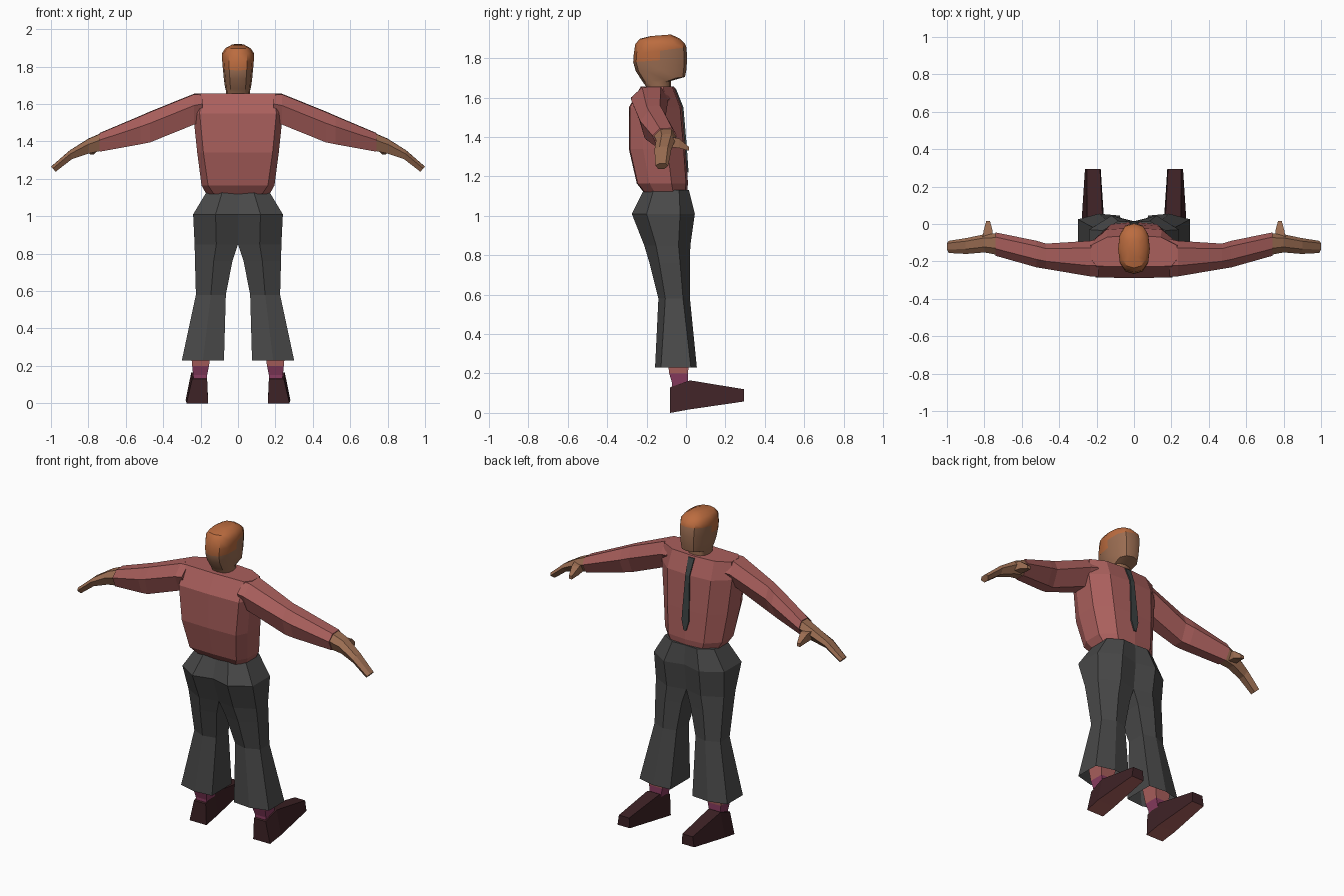
import bpy, bmesh, math

if "Cube" in bpy.data.objects:
    bpy.data.objects.remove(bpy.data.objects["Cube"])


def make_mat(name, rgb):
    m = bpy.data.materials.new(name)
    m.diffuse_color = (*rgb, 1)
    m.use_nodes = True
    m.node_tree.nodes["Principled BSDF"].inputs["Base Color"].default_value = m.diffuse_color
    return m


SHIRT = make_mat("dusty_red", (0.40, 0.115, 0.108))
PANTS = make_mat("charcoal", (0.066, 0.066, 0.066))
SKIN = make_mat("tan_skin", (0.33, 0.155, 0.085))
HAIR = make_mat("orange_hair", (0.50, 0.15, 0.05))
SHOE = make_mat("dark_brown", (0.048, 0.016, 0.019))
SOCK = make_mat("plum", (0.25, 0.045, 0.115))
TIE = make_mat("slate", (0.045, 0.055, 0.055))


def loft(name, rings, mats, rule=None, caps=(True, True), side=1, smooth=False):
    """Skin a list of equal-length rings; rule(centre, normal) picks the material."""
    bm = bmesh.new()
    vs = [[bm.verts.new((x * side, y, z)) for x, y, z in r] for r in rings]
    n = len(rings[0])
    for a, b in zip(vs, vs[1:]):
        for i in range(n):
            j = (i + 1) % n
            bm.faces.new((a[i], a[j], b[j], b[i]))
    if caps[0]:
        bm.faces.new(vs[0])
    if caps[1]:
        bm.faces.new(vs[-1])
    bmesh.ops.recalc_face_normals(bm, faces=bm.faces)
    bm.normal_update()
    if rule:
        for f in bm.faces:
            f.material_index = rule(f.calc_center_median(), f.normal)
    me = bpy.data.meshes.new(name)
    bm.to_mesh(me)
    bm.free()
    for m in mats:
        me.materials.append(m)
    ob = bpy.data.objects.new(name, me)
    bpy.context.collection.objects.link(ob)
    if smooth:
        bpy.ops.object.select_all(action='DESELECT')
        ob.select_set(True)
        bpy.context.view_layer.objects.active = ob
        bpy.ops.object.shade_smooth_by_angle(angle=math.radians(35))
    return ob


# Shirt body: symmetrical faceted rings
def torso_ring(z, xb, xs, yb, yf):
    d = yf - yb
    half = [(xb, yb + 0.005), (xs, yb + 0.25 * d), (xs, yf - 0.32 * d), (xs * 0.62, yf - 0.01)]
    pts = [(0, yb)] + half + [(0, yf)] + [(-x, y) for x, y in reversed(half)]
    return [(x, y, z) for x, y in pts]


loft("shirt", [torso_ring(*r) for r in [
    (1.12, 0.13, 0.17, -0.215, 0.005),
    (1.165, 0.16, 0.195, -0.25, 0.01),
    (1.34, 0.185, 0.218, -0.29, -0.002),
    (1.55, 0.205, 0.24, -0.29, -0.02),
    (1.655, 0.20, 0.23, -0.23, -0.06)]], [SHIRT])

# Tie: thin tapered plate following the chest
loft("tie", [[(-w, y - 0.004, z), (w, y - 0.004, z), (w, y + 0.005, z), (-w, y + 0.005, z)]
             for z, w, y in [(1.22, 0.008, 0.008), (1.28, 0.024, 0.004), (1.34, 0.022, 0.0),
                             (1.55, 0.014, -0.018), (1.645, 0.02, -0.056)]], [TIE])


# Head and neck: rounded rings, tilted so the jaw sits above the nape
def head_ring(zb, zf, w, yb, yf, n=12):
    pts = []
    for i in range(n):
        a = 2 * math.pi * i / n
        s, c = math.sin(a), math.cos(a)
        x = w * math.copysign(abs(s) ** 0.8, s)
        t = (1 + math.copysign(abs(c) ** 0.8, c)) / 2
        pts.append((x, yb + (yf - yb) * t, zb + (zf - zb) * t))
    return pts


loft("head", [head_ring(*r) for r in [
    (1.62, 1.62, 0.062, -0.19, -0.075),
    (1.66, 1.685, 0.065, -0.205, -0.075),
    (1.68, 1.705, 0.070, -0.22, -0.005),
    (1.735, 1.74, 0.076, -0.255, 0.002),
    (1.78, 1.80, 0.081, -0.268, 0.006),
    (1.82, 1.855, 0.085, -0.265, 0.002),
    (1.87, 1.875, 0.085, -0.258, -0.006),
    (1.898, 1.898, 0.068, -0.235, -0.03),
    (1.912, 1.92, 0.035, -0.18, -0.075)]], [SKIN, HAIR],
    rule=lambda c, n: int(c.z > 1.855 + 0.37 * c.y), smooth=True)


# Arm cross-section standing at a given x, optionally slanted
def arm_ring(x, yb, yf, zt, zb, slant=0):
    w, h = yf - yb, zt - zb
    pts = [(yb, zt - 0.38 * h), (yb + 0.3 * w, zt - 0.02 * h), (yf - 0.2 * w, zt),
           (yf, zt - 0.4 * h), (yf - 0.3 * w, zb), (yb + 0.22 * w, zb)]
    return [(x - slant * (zt - z) / h, y, z) for y, z in pts]


# Trouser leg cross-section
def leg_ring(z, xi, xo, yb, yf, a, b):
    xm = xi + (xo - xi) * 0.5
    return [(x, y, z) for x, y in [
        (xi, yb + a), (xm, yb), (xo, yb + b), (xo, yf - b), (xm, yf), (xi, yf - a)]]


def box_ring(y, zb, zt, xi, xo, ti, to):
    return [(xi, y, zb), (xo, y, zb), (to, y, zt), (ti, y, zt)]


for side, tag in ((-1, "left"), (1, "right")):
    # Sleeve
    loft("sleeve_" + tag, [arm_ring(*r) for r in [
        (0.19, -0.28, -0.08, 1.655, 1.51),
        (0.235, -0.28, -0.09, 1.655, 1.49),
        (0.47, -0.24, -0.105, 1.56, 1.395),
        (0.52, -0.232, -0.09, 1.538, 1.385),
        (0.74, -0.17, -0.045, 1.445, 1.345)]], [SHIRT], side=side)
    # Hand with folded-down fingers
    loft("hand_" + tag, [arm_ring(*r) for r in [
        (0.73, -0.165, -0.05, 1.445, 1.35),
        (0.80, -0.152, -0.055, 1.415, 1.335),
        (0.90, -0.16, -0.075, 1.352, 1.305, 0.012),
        (1.0, -0.155, -0.09, 1.265, 1.238, 0.025)]], [SKIN], side=side)
    # Thumb
    loft("thumb_" + tag, [[(x - r, y, z - r), (x + r, y, z - r), (x + r, y, z + r), (x - r, y, z + r)]
                          for x, y, z, r in [(0.785, -0.08, 1.375, 0.026), (0.78, -0.035, 1.368, 0.024),
                                             (0.78, 0.015, 1.34, 0.010)]], [SKIN], side=side)
    # Trouser leg, open at the hem
    loft("trouser_leg_" + tag, [leg_ring(*r) for r in [
        (0.23, 0.075, 0.30, -0.157, 0.055, 0.01, 0.03),
        (0.58, 0.065, 0.225, -0.14, 0.02, 0.02, 0.035),
        (0.76, 0.03, 0.23, -0.185, 0.02, 0.02, 0.05),
        (0.85, 0.0, 0.232, -0.212, 0.022, 0.025, 0.06),
        (1.01, 0.0, 0.24, -0.275, 0.045, 0.03, 0.075),
        (1.13, 0.0, 0.168, -0.215, 0.015, 0.005, 0.05)]], [PANTS], caps=(False, True), side=side)
    # Shin and sock
    loft("ankle_" + tag, [[(xi, yb, z), (xo, yb, z), (xo, yf, z), (xi, yf, z)] for z, xi, xo, yb, yf in [
        (0.11, 0.17, 0.235, -0.07, 0.01), (0.15, 0.165, 0.24, -0.07, 0.01),
        (0.20, 0.155, 0.245, -0.085, 0.01), (0.32, 0.14, 0.255, -0.10, 0.02)]],
        [SOCK, SHIRT], rule=lambda c, n: int(c.z > 0.205), side=side)
    # Shoe with a lighter sole
    loft("shoe_" + tag, [box_ring(*r) for r in [
        (-0.08, 0.0, 0.13, 0.16, 0.275, 0.165, 0.245),
        (0.02, 0.018, 0.165, 0.16, 0.28, 0.167, 0.25),
        (0.295, 0.058, 0.12, 0.178, 0.262, 0.182, 0.252)]],
        [SHOE, SHIRT], rule=lambda c, n: int(n.z < -0.7), side=side)
